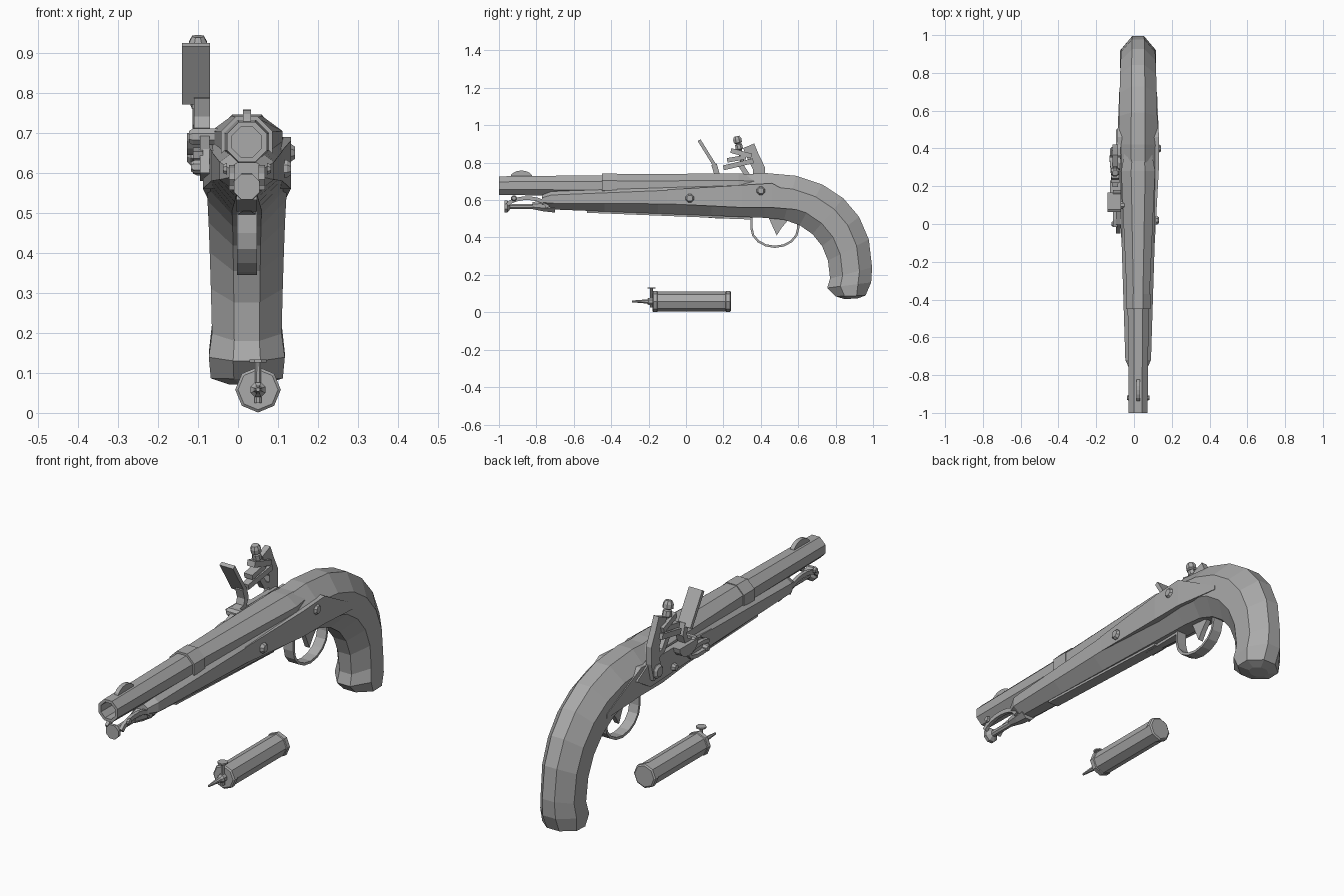
import bpy
from math import sin, cos, pi
from mathutils import Vector

cube = bpy.data.objects.get("Cube")
if cube:
    bpy.data.objects.remove(cube)

centre = 0.022    # centre plane of the pistol
lock = -0.1       # plane of the moving lock parts
grey = (0.4, 0.4, 0.4, 1)
metal = bpy.data.materials.new("plain_grey")
metal.use_nodes = True
metal.diffuse_color = grey
metal.node_tree.nodes["Principled BSDF"].inputs["Base Color"].default_value = grey


def mix(start, end, t):
    return start + (end - start) * t


def arc(y, z, radius_y, radius_z, start, end, count=8):
    """Points on an ellipse in the side plane; angles in half turns."""
    angles = [pi * mix(start, end, i / count) for i in range(count + 1)]
    return [(y + radius_y * cos(a), z + radius_z * sin(a)) for a in angles]


def loft(name, rings):
    """Skin a list of equal rings and cap both ends."""
    n = len(rings[0])
    verts = [point for ring in rings for point in ring]
    faces = []
    for row in range(0, len(verts) - n, n):
        for j in range(n):
            k = (j + 1) % n
            faces.append((row + j, row + k, row + n + k, row + n + j))
    faces.append(tuple(reversed(range(n))))
    faces.append(tuple(range(len(verts) - n, len(verts))))
    mesh = bpy.data.meshes.new(name)
    mesh.from_pydata(verts, [], faces)
    mesh.materials.append(metal)
    part = bpy.data.objects.new(name, mesh)
    bpy.context.collection.objects.link(part)
    bpy.ops.object.select_all(action='DESELECT')
    bpy.context.view_layer.objects.active = part
    part.select_set(True)
    bpy.ops.object.mode_set(mode='EDIT')
    bpy.ops.mesh.select_all(action='SELECT')
    bpy.ops.mesh.normals_make_consistent(inside=False)
    bpy.ops.object.mode_set(mode='OBJECT')


def lathe(name, origin, axis, steps, turn=pi / 8):
    """Eight-sided turning along an axis; steps are (distance, width, optional height)."""
    axis = Vector(axis).normalized()
    across = Vector((0, 1, 0)) if axis.x else Vector((1, 0, 0))
    upward = axis.cross(across)
    rings = []
    for distance, width, *height in steps:
        middle = Vector(origin) + axis * distance
        tall = height[0] if height else width
        rings.append([middle + across * width * cos(turn + pi * i / 4)
                      + upward * tall * sin(turn + pi * i / 4) for i in range(8)])
    loft(name, rings)


def plate(name, x, half, outline):
    """Side outline of (y, z) points given thickness across x."""
    loft(name, [[(x + s * half, y, z) for y, z in outline] for s in (-1, 1)])


def ribbon(name, x, half, thick, path, end_half=None):
    """Strap along (y, z) points, optionally changing width towards its end."""
    rings = []
    last = len(path) - 1
    for i, (y, z) in enumerate(path):
        before, after = path[max(i - 1, 0)], path[min(i + 1, last)]
        along = Vector(after) - Vector(before)
        normal = Vector((-along.y, along.x)).normalized() * thick
        w = mix(half, end_half or half, i / last)
        rings.append([(x + side * w, y + face * normal.x, z + face * normal.y)
                      for side, face in ((-1, -1), (1, -1), (1, 1), (-1, 1))])
    loft(name, rings)


def screw(name, side, y, z, radius, reach):
    """Screw head standing out from one flank."""
    lathe(name, (centre, y, z), (side, 0, 0),
          [(0.05, radius), (reach - 0.01, radius), (reach, radius * 0.7)])


def stock_ring(top_y, top_z, low_y, low_z, half):
    """Eight-sided section spanning a top and a bottom point."""
    flank = [(0, 0.36), (0.3, 1), (0.7, 1), (1, 0.36)]
    around = flank + [(t, -f) for t, f in reversed(flank)]
    return [(centre + half * f, mix(low_y, top_y, t), mix(low_z, top_z, t)) for t, f in around]


# Stock: nose, straight forestock, elliptical grip, flared butt
rings = [stock_ring(-0.77, 0.63, -0.77, 0.57, 0.045)]
for i in range(5):
    t = i / 4
    y = mix(-0.72, 0.42, t)
    rings.append(stock_ring(y, mix(0.66, 0.745, t), y, mix(0.55, 0.505, t), mix(0.068, 0.104, t)))
for i in range(1, 7):
    a = pi / 2 * (1 - i / 6)
    out, up = cos(a) ** 0.9, sin(a) ** 0.9
    rings.append(stock_ring(0.42 + 0.575 * out, 0.24 + 0.505 * up,
                            0.42 + 0.35 * out, 0.18 + 0.325 * up, mix(0.104, 0.087, i / 6)))
rings.append(stock_ring(0.99, 0.16, 0.755, 0.13, 0.095))
rings.append(stock_ring(0.96, 0.09, 0.8, 0.085, 0.09))
rings.append(stock_ring(0.92, 0.075, 0.85, 0.07, 0.045))
loft("stock", rings)

# Barrel: hollow muzzle, raised band, swelling breech
along_y = (0, 1, 0)
lathe("barrel", (centre, 0, 0.677), along_y,
      [(-0.9, 0.04), (-1, 0.04), (-1, 0.054), (-0.45, 0.06), (-0.45, 0.07), (-0.37, 0.07),
       (-0.37, 0.066), (0.28, 0.097, 0.071), (0.42, 0.07, 0.06)])
plate("front_sight", centre, 0.01, arc(-0.88, 0.72, 0.06, 0.038, 0, 1))

# Ramrod with flared tip, its pipe and the rib underneath
lathe("ramrod", (centre, 0, 0.565), along_y,
      [(-0.97, 0.035), (-0.955, 0.035), (-0.94, 0.015), (-0.7, 0.015)])
lathe("ramrod_pipe", (centre, 0, 0.57), along_y, [(-0.82, 0.02), (-0.76, 0.033), (-0.7, 0.04)])
ribbon("under_rib", centre, 0.026, 0.008, [(-0.53, 0.54), (0.2, 0.511)])

# Flank pieces, the same on both sides
for label, side in (("left", 1), ("right", -1)):
    panel = [(-0.1, 0.58, 0.655, 0.088), (0.3, 0.56, 0.68, 0.11),
             (0.46, 0.56, 0.69, 0.11), (0.7, 0.54, 0.56, 0.1)]
    inner = centre + side * 0.03
    loft("flank_panel_" + label,
         [[(inner, y, low), (inner, y, high),
           (centre + side * reach, y, high), (centre + side * reach, y, low)]
          for y, low, high, reach in panel])
    ribbon("swivel_arm_" + label, centre + side * 0.037, 0.008, 0.01,
           arc(-0.85, 0.56, 0.11, 0.05, 0.9, 0))
    screw("swivel_screw_" + label, side, -0.92, 0.61, 0.016, 0.06)
screw("side_screw_front", 1, 0.02, 0.61, 0.024, 0.11)
screw("side_screw_rear", 1, 0.4, 0.65, 0.024, 0.12)

# Trigger guard and trigger
ribbon("trigger_guard_bow", centre, 0.025, 0.006,
       [(0.35, 0.51)] + arc(0.475, 0.45, 0.125, 0.1, 1, 2) + [(0.6, 0.5)])
ribbon("trigger_guard_finial", centre, 0.01, 0.008, [(0.12, 0.512), (0.35, 0.504)], 0.022)
plate("trigger", centre, 0.012, [(0.44, 0.51), (0.485, 0.41), (0.51, 0.45), (0.56, 0.51)])

# Lock plate, pan, spring and screws on the right flank
plate("lock_plate", -0.083, 0.012,
      [(-0.05, 0.6), (0.4, 0.58), (0.5, 0.64), (0.4, 0.7), (0.1, 0.7), (0, 0.66)])
plate("pan", lock, 0.028, arc(0.16, 0.7, 0.07, 0.055, 1, 2))
ribbon("frizzen_spring", lock, 0.012, 0.009, arc(0.05, 0.63, 0.08, 0.025, -0.8, 0.8))
screw("frizzen_screw", -1, 0.1, 0.69, 0.022, 0.145)
screw("spring_screw", -1, 0, 0.615, 0.018, 0.14)
screw("pan_screw", -1, 0.23, 0.61, 0.018, 0.135)
screw("cock_pivot", -1, 0.375, 0.65, 0.034, 0.15)

# Frizzen: tilted striking face on a curved foot
ribbon("frizzen_face", -0.105, 0.035, 0.009, [(0.07, 0.92), (0.16, 0.775)])
ribbon("frizzen_foot", -0.09, 0.02, 0.015, [(0.15, 0.79), (0.165, 0.74), (0.15, 0.7), (0.09, 0.69)])

# Cock: curved neck, jaws gripping a flint, clamp screw
ribbon("cock_neck", lock, 0.014, 0.032,
       [(0.37, 0.62), (0.39, 0.7), (0.39, 0.77), (0.36, 0.83), (0.335, 0.89)])
ribbon("cock_arm", lock, 0.014, 0.014, [(0.37, 0.72), (0.33, 0.73), (0.29, 0.79)])
ribbon("lower_jaw", lock, 0.015, 0.013, [(0.2, 0.772), (0.36, 0.81)], 0.03)
ribbon("flint", lock, 0.022, 0.012, [(0.22, 0.812), (0.32, 0.83)])
ribbon("upper_jaw", lock, 0.02, 0.013, [(0.24, 0.865), (0.35, 0.835)], 0.03)
lathe("clamp_screw", (lock, 0.305, 0.79), (0, -0.23, 1),
      [(0, 0.012), (0.08, 0.012), (0.085, 0.022), (0.11, 0.02), (0.115, 0.012),
       (0.12, 0.024), (0.14, 0.024), (0.155, 0.016)])

# Powder flask with end rims, spout and valve lever
flask = (0.05, 0, 0.058)
lathe("flask_body", flask, along_y, [(-0.155, 0.053), (0.215, 0.053)], turn=0)
for label, y in (("front", -0.165), ("back", 0.225)):
    lathe("flask_rim_" + label, flask, along_y,
          [(y - 0.015, 0.05), (y - 0.01, 0.057), (y + 0.01, 0.057), (y + 0.015, 0.05)], turn=0)
lathe("flask_spout", flask, along_y, [(-0.29, 0.005), (-0.21, 0.012), (-0.2, 0.02), (-0.17, 0.02)])
lathe("flask_lever", (0.05, -0.185, 0), (0, 0, 1),
      [(0.025, 0.009), (0.126, 0.008), (0.126, 0.023), (0.133, 0.023)])
